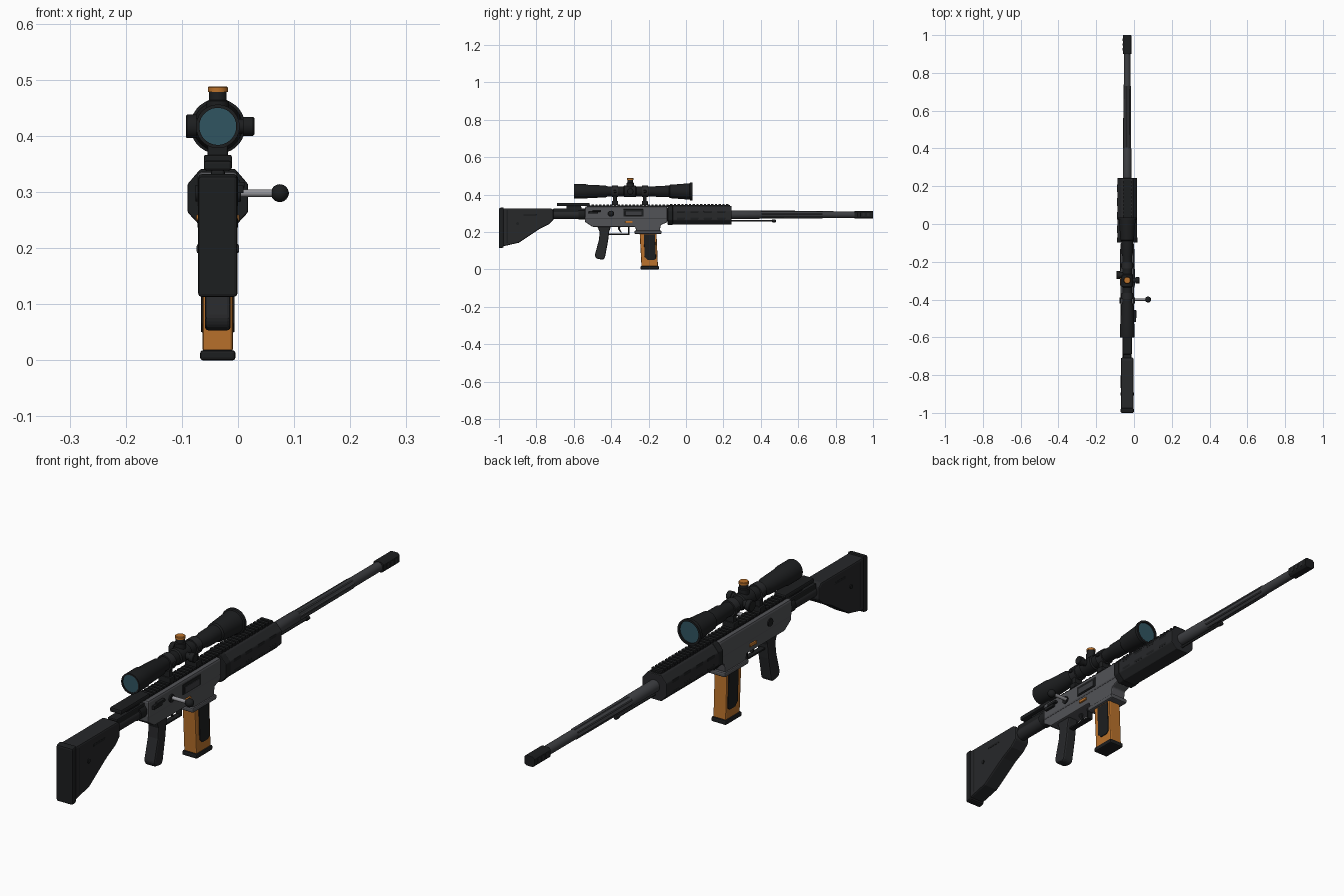
import bpy, bmesh, math
from mathutils import Matrix, Vector

CX = -0.036   # centre plane of the body


def mat(name, c):
    m = bpy.data.materials.new(name)
    m.diffuse_color = (*c, 1)
    return m


BLACK = mat("black", (0.012, 0.013, 0.014))
DARK = mat("dark", (0.02, 0.021, 0.023))
STEEL = mat("gunmetal", (0.045, 0.047, 0.052))
GREY = mat("receiver_grey", (0.085, 0.087, 0.095))
SILVER = mat("silver", (0.3, 0.3, 0.32))
ORANGE = mat("orange", (0.5, 0.17, 0.025))
GLASS = mat("glass", (0.03, 0.09, 0.12))
smooth = []


def finish(name, bm, m, bevel=0.0, soft=False):
    bmesh.ops.recalc_face_normals(bm, faces=bm.faces)
    me = bpy.data.meshes.new(name)
    bm.to_mesh(me)
    bm.free()
    ob = bpy.data.objects.new(name, me)
    bpy.context.collection.objects.link(ob)
    me.materials.append(m)
    if bevel:
        b = ob.modifiers.new("bevel", "BEVEL")
        b.width, b.segments, b.limit_method = bevel, 2, "ANGLE"
    if soft:
        smooth.append(ob)
    return ob


def boxes(name, items, m, bevel=0.0):
    """items: (x centre, y0, y1, z0, z1, width)"""
    bm = bmesh.new()
    for x, y0, y1, z0, z1, w in items:
        bmesh.ops.create_cube(bm, size=1, matrix=Matrix.Translation((x, (y0 + y1) / 2, (z0 + z1) / 2))
                              @ Matrix.Diagonal((w, y1 - y0, z1 - z0, 1)))
    return finish(name, bm, m, bevel)


def side(name, pts, w, m, bevel=0.004, x=CX):
    """side profile of (y, z) points given thickness w along x"""
    bm = bmesh.new()
    f = bm.faces.new([bm.verts.new((x - w / 2, y, z)) for y, z in pts])
    r = bmesh.ops.extrude_face_region(bm, geom=[f])
    bmesh.ops.translate(bm, vec=(w, 0, 0), verts=[v for v in r["geom"] if isinstance(v, bmesh.types.BMVert)])
    return finish(name, bm, m, bevel)


def section(name, pts, y0, y1, m, bevel=0.003):
    """mirrored cross-section: right half (dx, z) points swept along y"""
    full = pts + [(-a, b) for a, b in reversed(pts)]
    bm = bmesh.new()
    f = bm.faces.new([bm.verts.new((CX + a, y0, b)) for a, b in full])
    r = bmesh.ops.extrude_face_region(bm, geom=[f])
    bmesh.ops.translate(bm, vec=(0, y1 - y0, 0), verts=[v for v in r["geom"] if isinstance(v, bmesh.types.BMVert)])
    return finish(name, bm, m, bevel)


def lathe(name, prof, m, origin, axis=(0, 1, 0), n=32, flute=None):
    """prof: (distance, radius) rings along the axis; flute gives a grooved outline"""
    q = Vector((0, 0, 1)).rotation_difference(Vector(axis))
    bm = bmesh.new()
    rings = []
    for d, r in prof:
        ring = []
        for i in range(n):
            k = flute if flute and i % 4 in (0, 1) else 1
            a = 2 * math.pi * (i + 0.5) / n
            p = q @ Vector((r * k * math.cos(a), r * k * math.sin(a), d))
            ring.append(bm.verts.new(p + Vector(origin)))
        rings.append(ring)
    for a, b in zip(rings, rings[1:]):
        for i in range(n):
            bm.faces.new((a[i], a[(i + 1) % n], b[(i + 1) % n], b[i]))
    bm.faces.new(rings[0])
    bm.faces.new(rings[-1])
    return finish(name, bm, m, soft=True)


# Stock, butt pad, buffer tube and cheek rest
side("stock", [(-0.98, 0.327), (-0.72, 0.327), (-0.708, 0.315), (-0.708, 0.265), (-0.735, 0.24),
               (-0.785, 0.215), (-0.893, 0.143), (-0.98, 0.123)], 0.066, DARK, 0.006)
side("butt_pad", [(-1.0, 0.328), (-0.975, 0.333), (-0.975, 0.117), (-1.0, 0.112)], 0.07, BLACK, 0.006)
boxes("stock_slots", [(CX, -0.87, -0.80, 0.288, 0.298, 0.069), (CX, -0.96, -0.95, 0.14, 0.32, 0.068)], BLACK, 0.003)
lathe("stock_screw", [(-0.036, 0.008), (0.036, 0.008)], BLACK, (CX, -0.90, 0.245), (1, 0, 0), 16)
lathe("buffer_tube", [(-0.72, 0.024), (-0.53, 0.024)], DARK, (CX, 0, 0.293))
boxes("tube_spine", [(CX, -0.71, -0.54, 0.295, 0.327, 0.04)], BLACK, 0.004)
lathe("tube_collar", [(-0.575, 0.029), (-0.535, 0.029)], BLACK, (CX, 0, 0.295))
boxes("cheek_rest", [(CX, -0.69, -0.515, 0.338, 0.356, 0.05), (CX, -0.64, -0.56, 0.32, 0.34, 0.025)], BLACK, 0.005)

# Receiver halves and magazine well
side("upper_receiver", [(-0.54, 0.337), (-0.1, 0.337), (-0.1, 0.268), (-0.54, 0.268)], 0.072, GREY, 0.008)
side("lower_receiver", [(-0.54, 0.285), (-0.1, 0.285), (-0.1, 0.252), (-0.135, 0.238), (-0.14, 0.205),
                        (-0.265, 0.205), (-0.272, 0.228), (-0.50, 0.228), (-0.54, 0.255)], 0.066, GREY)
boxes("magwell_lip", [(CX, -0.275, -0.13, 0.19, 0.208, 0.076)], GREY, 0.005)
boxes("ejection_port", [(0.0005, -0.335, -0.228, 0.282, 0.322, 0.004)], BLACK, 0.001)
boxes("port_cover", [(0.002, -0.325, -0.238, 0.287, 0.31, 0.005)], STEEL, 0.001)
boxes("receiver_latch", [(0.003, -0.52, -0.47, 0.298, 0.312, 0.014), (0.004, -0.50, -0.455, 0.308, 0.318, 0.016)], BLACK, 0.002)
lathe("receiver_pin", [(-0.04, 0.015), (0.041, 0.015)], BLACK, (CX, -0.405, 0.298), (1, 0, 0), 20)
boxes("selector", [(CX, -0.325, -0.285, 0.248, 0.26, 0.078)], ORANGE, 0.003)

# Bolt handle
lathe("bolt_handle", [(0, 0.007), (0.1, 0.007)], SILVER, (CX, -0.40, 0.298), (1, 0, 0), 16)
lathe("bolt_knob", [(-0.016 * math.cos(t * math.pi / 12), max(0.002, 0.016 * math.sin(t * math.pi / 12)))
                    for t in range(13)], BLACK, (0.0745, -0.40, 0.298), (1, 0, 0), 24)

# Toothed top rail
boxes("rail_base", [(CX, -0.53, -0.095, 0.333, 0.341, 0.04), (CX, -0.095, 0.235, 0.336, 0.344, 0.04)], BLACK)
boxes("rail_teeth", [(CX, -0.525 + i * 0.02, -0.513 + i * 0.02, 0.34, 0.347 + (0.004 if i > 21 else 0), 0.046)
                     for i in range(38)], BLACK)

# Handguard with slots
section("handguard", [(0.028, 0.24), (0.052, 0.265), (0.052, 0.313), (0.03, 0.339)], -0.095, 0.243, DARK)
section("handguard_collar", [(0.03, 0.238), (0.054, 0.264), (0.054, 0.314), (0.031, 0.341)], -0.098, -0.07, BLACK)
boxes("handguard_slots", [(CX, y, y + 0.045, z, z + 0.012, 0.106)
                          for y in (-0.05, 0.022, 0.094, 0.166) for z in (0.267, 0.302)], BLACK, 0.003)

# Barrel, fluting, muzzle brake and under rod
lathe("barrel", [(0.2, 0.023), (0.40, 0.022), (0.405, 0.019), (0.92, 0.018)], STEEL, (CX, 0, 0.293))
lathe("barrel_flutes", [(0.40, 0.0215), (0.73, 0.0205)], STEEL, (CX, 0, 0.293), n=32, flute=0.86)
section("muzzle_brake", [(0.014, 0.273), (0.022, 0.28), (0.022, 0.306), (0.014, 0.313)], 0.90, 1.0, BLACK, 0.002)
boxes("muzzle_ports", [(CX, y, y + 0.014, 0.283, 0.303, 0.048) for y in (0.918, 0.943, 0.968)], DARK, 0.002)
lathe("under_rod", [(0.2, 0.005), (0.46, 0.005), (0.462, 0.008), (0.478, 0.008), (0.48, 0.005)],
      BLACK, (CX, 0, 0.26), n=16)

# Magazine
side("magazine", [(-0.248, 0.2), (-0.158, 0.2), (-0.150, 0.015), (-0.238, 0.015)], 0.054, ORANGE, 0.005)
side("magazine_panel", [(-0.226, 0.187), (-0.166, 0.187), (-0.161, 0.06), (-0.172, 0.05), (-0.205, 0.05),
                        (-0.221, 0.066)], 0.06, BLACK, 0.002)
boxes("magazine_base", [(CX, -0.243, -0.145, 0.0, 0.018, 0.063)], BLACK, 0.005)

# Pistol grip, trigger and guard
side("grip", [(-0.475, 0.232), (-0.40, 0.232), (-0.41, 0.205), (-0.417, 0.15), (-0.434, 0.06), (-0.445, 0.052),
              (-0.48, 0.058), (-0.488, 0.075), (-0.465, 0.16), (-0.462, 0.2)], 0.046, DARK, 0.007)
boxes("trigger_guard", [(CX, -0.415, -0.302, 0.184, 0.191, 0.022), (CX, -0.309, -0.302, 0.187, 0.232, 0.022)], BLACK, 0.002)
side("trigger", [(-0.365, 0.232), (-0.35, 0.232), (-0.353, 0.215), (-0.342, 0.197), (-0.349, 0.196), (-0.362, 0.213)],
     0.01, BLACK, 0.001)

# Scope body, lenses, rings and turrets
S = (CX, 0, 0.417)
lathe("scope_body", [(-0.585, 0.033), (-0.60, 0.033), (-0.60, 0.039), (-0.535, 0.039), (-0.525, 0.036), (-0.43, 0.032),
                     (-0.415, 0.026), (-0.17, 0.026), (-0.155, 0.03), (-0.09, 0.031), (-0.085, 0.036), (0.02, 0.044),
                     (0.022, 0.049), (0.034, 0.049), (0.034, 0.041), (0.022, 0.041)], BLACK, S)
lathe("eyepiece_lens", [(-0.597, 0.033), (-0.595, 0.033)], GLASS, S)
lathe("objective_lens", [(0.026, 0.041), (0.028, 0.041)], GLASS, S)
for i, y in enumerate((-0.38, -0.22)):
    lathe(f"scope_ring_{i}", [(y - 0.016, 0.031), (y + 0.016, 0.031)], DARK, S)
    boxes(f"scope_mount_{i}", [(CX, y - 0.016, y + 0.016, 0.345, 0.366, 0.05),
                               (CX, y - 0.01, y + 0.01, 0.36, 0.395, 0.036),
                               (CX, y - 0.008, y + 0.008, 0.41, 0.424, 0.072)], BLACK, 0.003)
lathe("turret_housing", [(-0.335, 0.026), (-0.33, 0.031), (-0.27, 0.031), (-0.265, 0.026)], BLACK, S)
T = (CX, -0.298, 0.417)
lathe("top_turret", [(0, 0.02), (0.045, 0.02), (0.047, 0.016), (0.062, 0.016)], BLACK, T, (0, 0, 1), 24)
lathe("top_turret_cap", [(0.061, 0.018), (0.069, 0.018), (0.071, 0.016)], ORANGE, T, (0, 0, 1), 24)
lathe("right_turret", [(0, 0.013), (0.045, 0.013), (0.045, 0.017), (0.063, 0.017), (0.065, 0.015)], BLACK, T, (1, 0, 0), 24)
lathe("left_turret", [(0, 0.015), (0.038, 0.015), (0.038, 0.021), (0.055, 0.021), (0.057, 0.019)],
      BLACK, (CX, -0.27, 0.417), (-1, 0, 0), 24)

# Smooth the turned parts
for ob in smooth:
    ob.select_set(True)
bpy.context.view_layer.objects.active = smooth[0]
bpy.ops.object.shade_smooth_by_angle(angle=math.radians(35))
